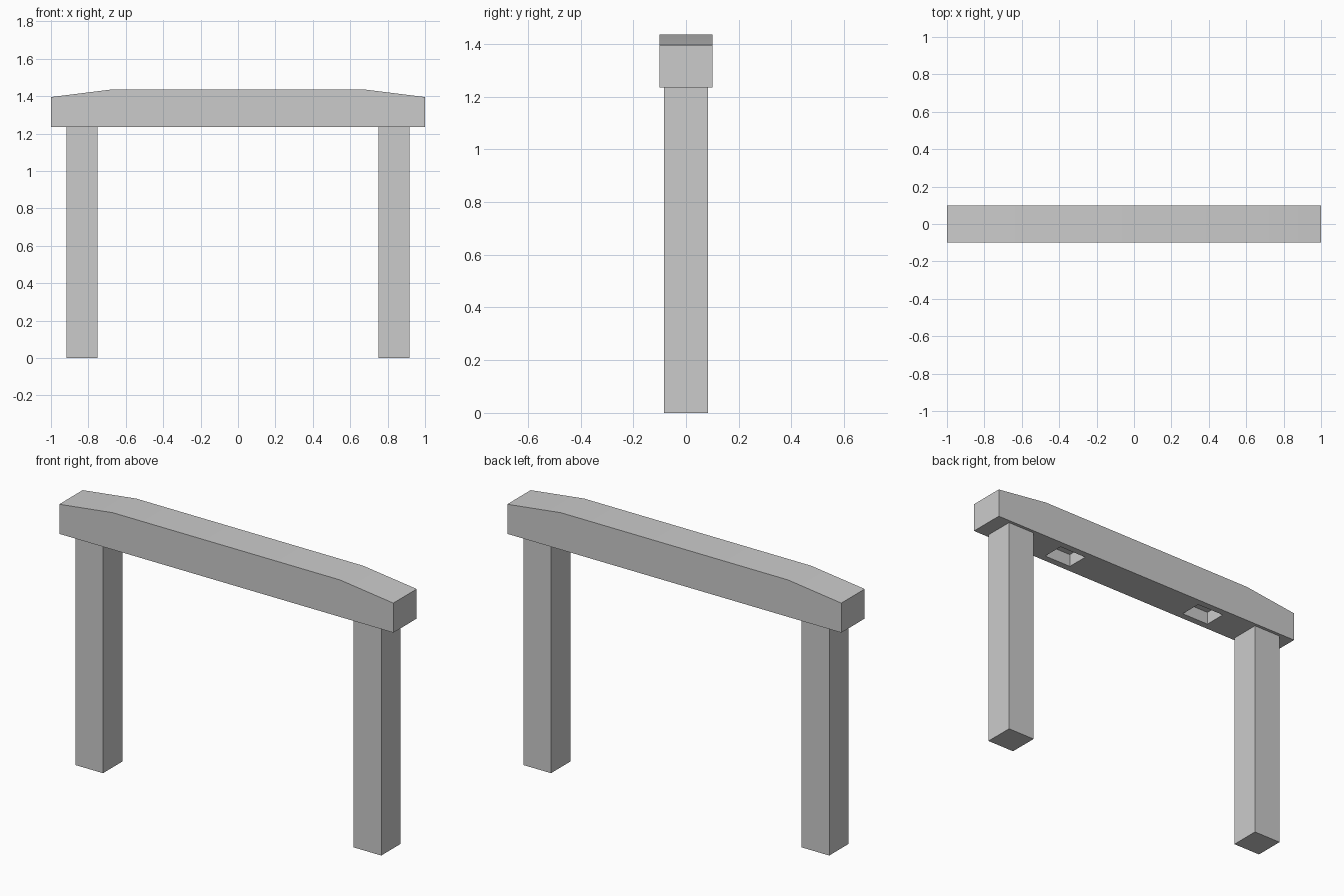
import bpy, bmesh, math

if "Cube" in bpy.data.objects:
    bpy.data.objects.remove(bpy.data.objects["Cube"])

BOTTOM, SHOULDER, TOP = 1.235, 1.395, 1.435


def box(name, x, z0, z1, sx, sy):
    bpy.ops.mesh.primitive_cube_add(size=1, location=(x, 0, (z0 + z1) / 2))
    ob = bpy.context.object
    ob.name = name
    ob.scale = (sx, sy, z1 - z0)
    bpy.ops.object.transform_apply(location=False, rotation=False, scale=True)
    return ob


# Square posts
for side, label in ((-1, "left"), (1, "right")):
    box(label + "_post", side * 0.833, 0, BOTTOM, 0.166, 0.166)

# Crossbeam: side profile with sloped ends, extruded along y
profile = [(-1, BOTTOM), (1, BOTTOM), (1, SHOULDER),
           (0.68, TOP), (-0.68, TOP), (-1, SHOULDER)]
bm = bmesh.new()
face = bm.faces.new([bm.verts.new((x, -0.1, z)) for x, z in profile])
ext = bmesh.ops.extrude_face_region(bm, geom=[face])
bmesh.ops.translate(bm, vec=(0, 0.2, 0),
                    verts=[g for g in ext["geom"] if isinstance(g, bmesh.types.BMVert)])
bmesh.ops.recalc_face_normals(bm, faces=bm.faces)
mesh = bpy.data.meshes.new("crossbeam")
bm.to_mesh(mesh)
bm.free()
beam = bpy.data.objects.new("crossbeam", mesh)
bpy.context.collection.objects.link(beam)

# Two shallow pockets in the underside of the beam
for side in (-1, 1):
    cutter = box("pocket_cutter", side * 0.466, BOTTOM - 0.1, BOTTOM + 0.07, 0.167, 0.124)
    cutter.hide_render = True
    mod = beam.modifiers.new("pocket", "BOOLEAN")
    mod.operation = "DIFFERENCE"
    mod.solver = "EXACT"
    mod.object = cutter
    bpy.ops.object.select_all(action="DESELECT")
    bpy.context.view_layer.objects.active = beam
    beam.select_set(True)
    bpy.ops.object.modifier_apply(modifier=mod.name)
    bpy.data.objects.remove(cutter)

# Soft transition between the top and its sloped ends
bpy.ops.object.shade_smooth_by_angle(angle=math.radians(30))
